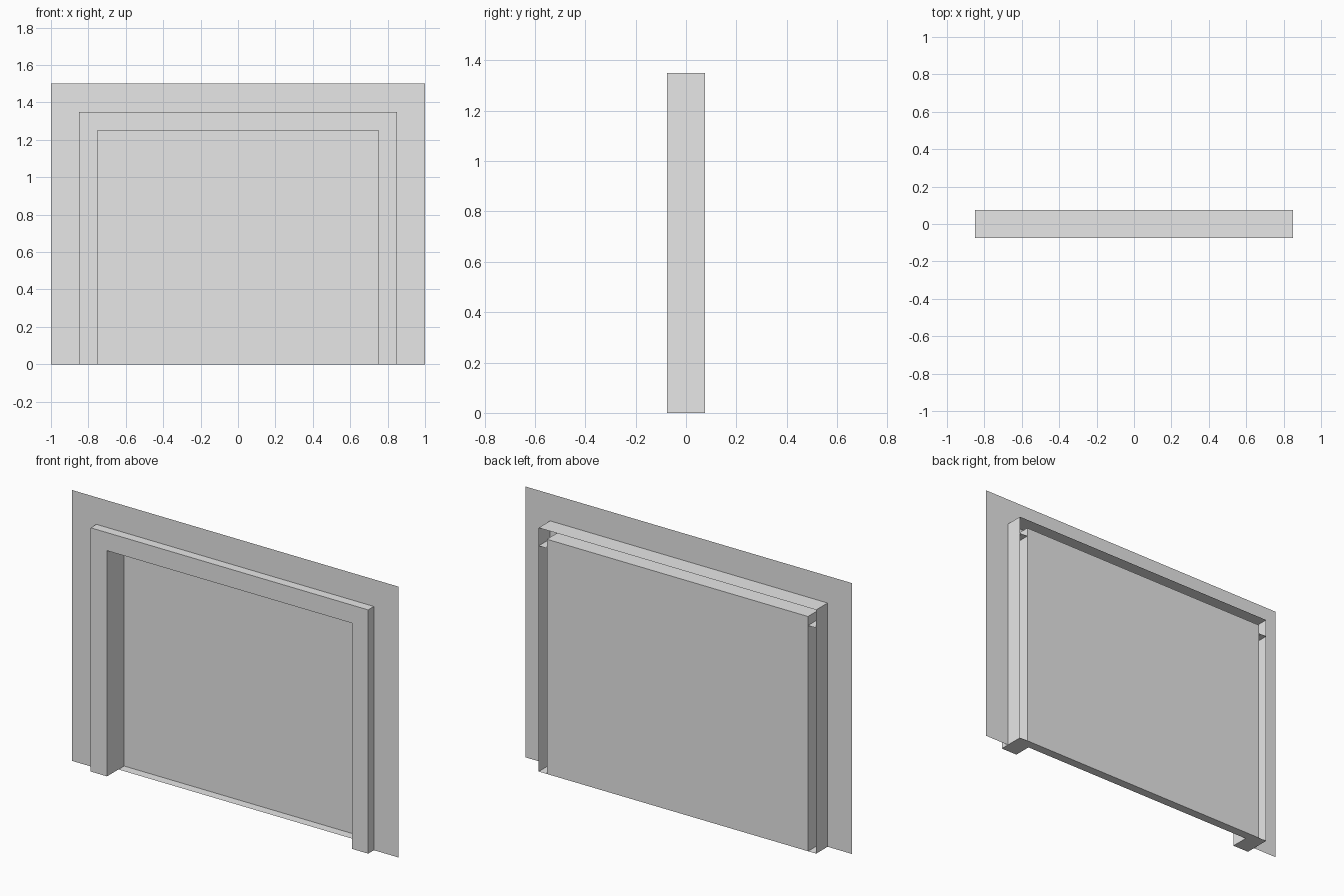
import bpy

cube = bpy.data.objects.get("Cube")
if cube:
    bpy.data.objects.remove(cube, do_unlink=True)

grey = bpy.data.materials.new("light_grey")
grey.use_nodes = True
grey.diffuse_color = (0.8, 0.8, 0.8, 1)
grey.node_tree.nodes["Principled BSDF"].inputs["Base Color"].default_value = (0.8, 0.8, 0.8, 1)

FRONT, WALL, BACK = -0.075, -0.025, 0.075   # depth planes
SILL = 0.025                                # front edge of the panel's bottom lip


def make_sheet(name, quads):
    """Thin-sheet object from lists of face corners."""
    verts = [p for q in quads for p in q]
    faces, start = [], 0
    for q in quads:
        faces.append(range(start, start + len(q)))
        start += len(q)
    mesh = bpy.data.meshes.new(name)
    mesh.from_pydata(verts, [], [list(f) for f in faces])
    mesh.materials.append(grey)
    obj = bpy.data.objects.new(name, mesh)
    bpy.context.collection.objects.link(obj)
    return obj


def arch(w, h):
    """Doorway outline from the left foot over the top to the right foot."""
    return [(-w, 0), (-w, h), (w, h), (w, 0)]


def arch_face(outer, inner, y):
    """Flat face between two doorway outlines."""
    return [(x, y, z) for x, z in arch(*outer) + arch(*inner)[::-1]]


def arch_sides(size, y0, y1, flip=False):
    """Two sides and the top of a doorway outline, swept in depth."""
    pts = arch(*size)
    quads = [[(a[0], y0, a[1]), (a[0], y1, a[1]), (b[0], y1, b[1]), (b[0], y0, b[1])]
             for a, b in zip(pts, pts[1:])]
    return [q[::-1] for q in quads] if flip else quads


def level(x0, x1, y0, y1, z):
    """Horizontal face."""
    return [(x0, y0, z), (x0, y1, z), (x1, y1, z), (x1, y0, z)]


wall, outer, panel, inner = (1, 1.5), (0.85, 1.35), (0.8, 1.3), (0.75, 1.25)

# Wall sheet with a doorway hole
make_sheet("wall", [arch_face(wall, panel, WALL)])

# Recessed panel behind the hole, with its sides, top and bottom lip
w, h = panel
make_sheet("recessed_panel", arch_sides(panel, WALL, BACK) + [
    [(w, BACK, 0), (-w, BACK, 0), (-w, BACK, h), (w, BACK, h)],
    level(-w, w, SILL, BACK, 0)])

# Door frame, open at the back
frame = [arch_face(outer, inner, FRONT)]
frame += arch_sides(outer, FRONT, BACK)
frame += arch_sides(inner, FRONT, BACK, flip=True)
for s in (-1, 1):
    a, b = sorted((s * inner[0], s * outer[0]))
    frame.append(level(a, b, FRONT, BACK, 0))          # foot of the jamb
    frame.append(level(a, b, FRONT, BACK, inner[1]))   # joint of jamb and header
make_sheet("door_frame", frame)
